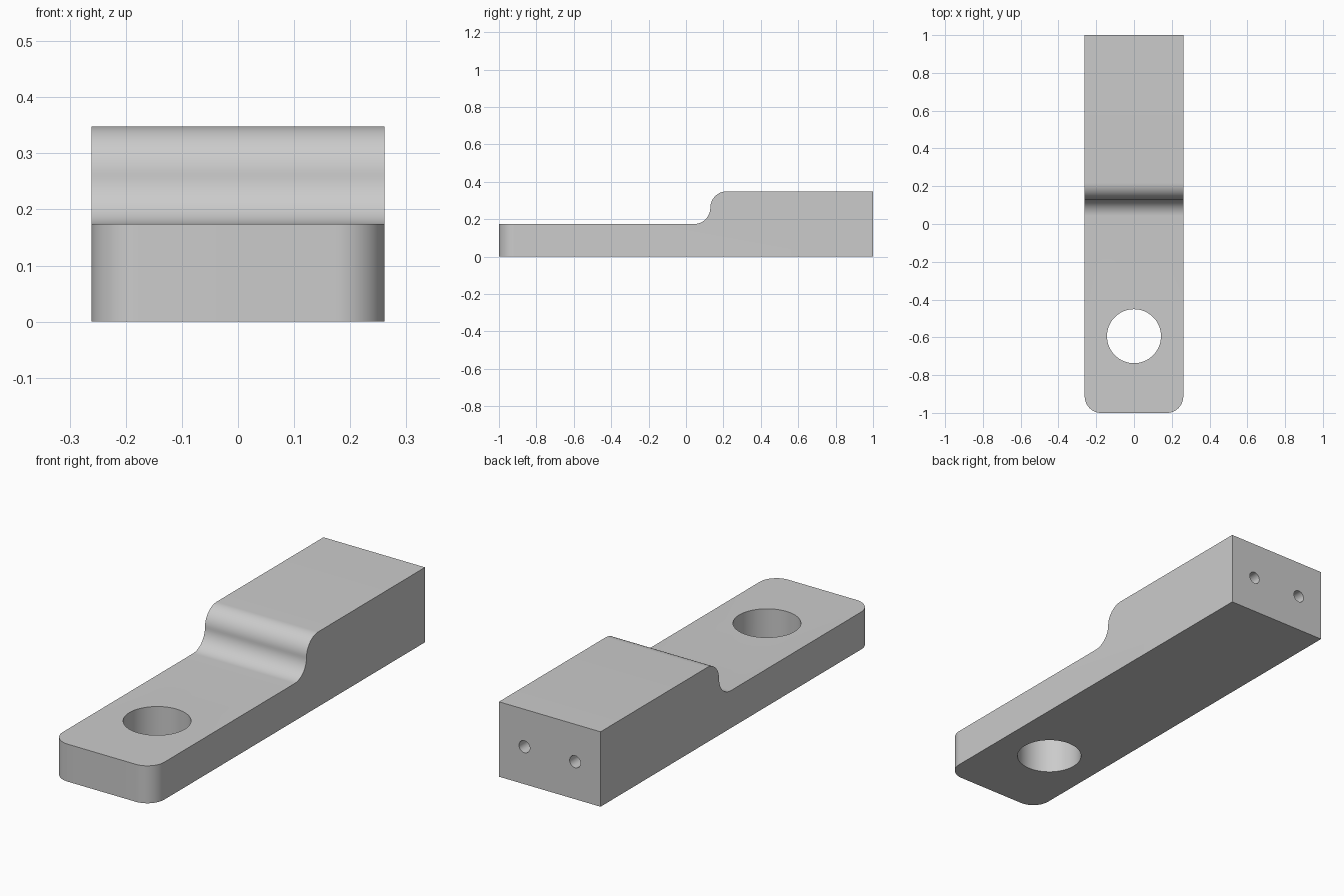
import bpy, bmesh, math
from mathutils import Matrix, Vector

cube = bpy.data.objects.get("Cube")
if cube:
    bpy.data.objects.remove(cube, do_unlink=True)

HALF_W = 0.261
TOP, STEP = 0.348, 0.174      # heights of the thick and thin ends
STEP_Y = 0.13                 # where the step wall stands
R = 0.087                     # fillet and corner radius
ARC = 16

grey = bpy.data.materials.new("plain grey")
grey.use_nodes = True
grey.diffuse_color = (0.6, 0.6, 0.6, 1)
grey.node_tree.nodes["Principled BSDF"].inputs["Base Color"].default_value = (0.6, 0.6, 0.6, 1)


def make_object(name, bm):
    bmesh.ops.recalc_face_normals(bm, faces=bm.faces)
    mesh = bpy.data.meshes.new(name)
    bm.to_mesh(mesh)
    bm.free()
    mesh.materials.append(grey)
    obj = bpy.data.objects.new(name, mesh)
    bpy.context.collection.objects.link(obj)
    return obj


def arc(cy, cz, start, end):
    angles = [math.radians(start + (end - start) * i / ARC) for i in range(ARC + 1)]
    return [(cy + R * math.cos(a), cz + R * math.sin(a)) for a in angles]


# Side profile with an S-shaped step, extruded across the width
profile = [(1, 0), (-1, 0), (-1, STEP)]
profile += arc(STEP_Y - R, STEP + R, -90, 0)
profile += arc(STEP_Y + R, TOP - R, 180, 90)[1:]
profile.append((1, TOP))
bm = bmesh.new()
side = bm.faces.new([bm.verts.new((-HALF_W, y, z)) for y, z in profile])
swept = bmesh.ops.extrude_face_region(bm, geom=[side])["geom"]
bmesh.ops.translate(bm, vec=(2 * HALF_W, 0, 0),
                    verts=[v for v in swept if isinstance(v, bmesh.types.BMVert)])

# Rounded upright corners at the front end
corners = [e for e in bm.edges
           if all(v.co.y < -0.99 for v in e.verts)
           and abs(e.verts[0].co.x - e.verts[1].co.x) < 0.001]
bmesh.ops.bevel(bm, geom=corners, offset=R, segments=ARC, profile=0.5, affect='EDGES')
bar = make_object("stepped_bar", bm)


def drill(name, radius, depth, centre, axis, sides):
    """Cut a round hole through the bar with a hidden cylinder."""
    bm = bmesh.new()
    turn = Vector((0, 0, 1)).rotation_difference(Vector(axis)).to_matrix().to_4x4()
    bmesh.ops.create_cone(bm, cap_ends=True, segments=sides, radius1=radius, radius2=radius,
                          depth=depth, matrix=Matrix.Translation(centre) @ turn)
    cutter = make_object(name, bm)
    cutter.hide_render = True
    mod = bar.modifiers.new(name, 'BOOLEAN')
    mod.operation = 'DIFFERENCE'
    mod.solver = 'EXACT'
    mod.object = cutter
    return cutter


# Large through hole, and two small blind holes in the back end
cutters = [drill("mounting_hole_cutter", 0.143, 1, (0, -0.594, 0.1), (0, 0, 1), 64)]
for name, x in (("left", 0.13), ("right", -0.13)):
    cutters.append(drill(name + "_screw_hole_cutter", 0.028, 0.7, (x, 1, STEP), (0, 1, 0), 32))

# Apply the cuts, then smooth the curved faces only
bpy.ops.object.select_all(action='DESELECT')
bpy.context.view_layer.objects.active = bar
bar.select_set(True)
for mod in list(bar.modifiers):
    bpy.ops.object.modifier_apply(modifier=mod.name)
for cutter in cutters:
    bpy.data.objects.remove(cutter, do_unlink=True)
bpy.ops.object.shade_smooth_by_angle(angle=math.radians(30))
